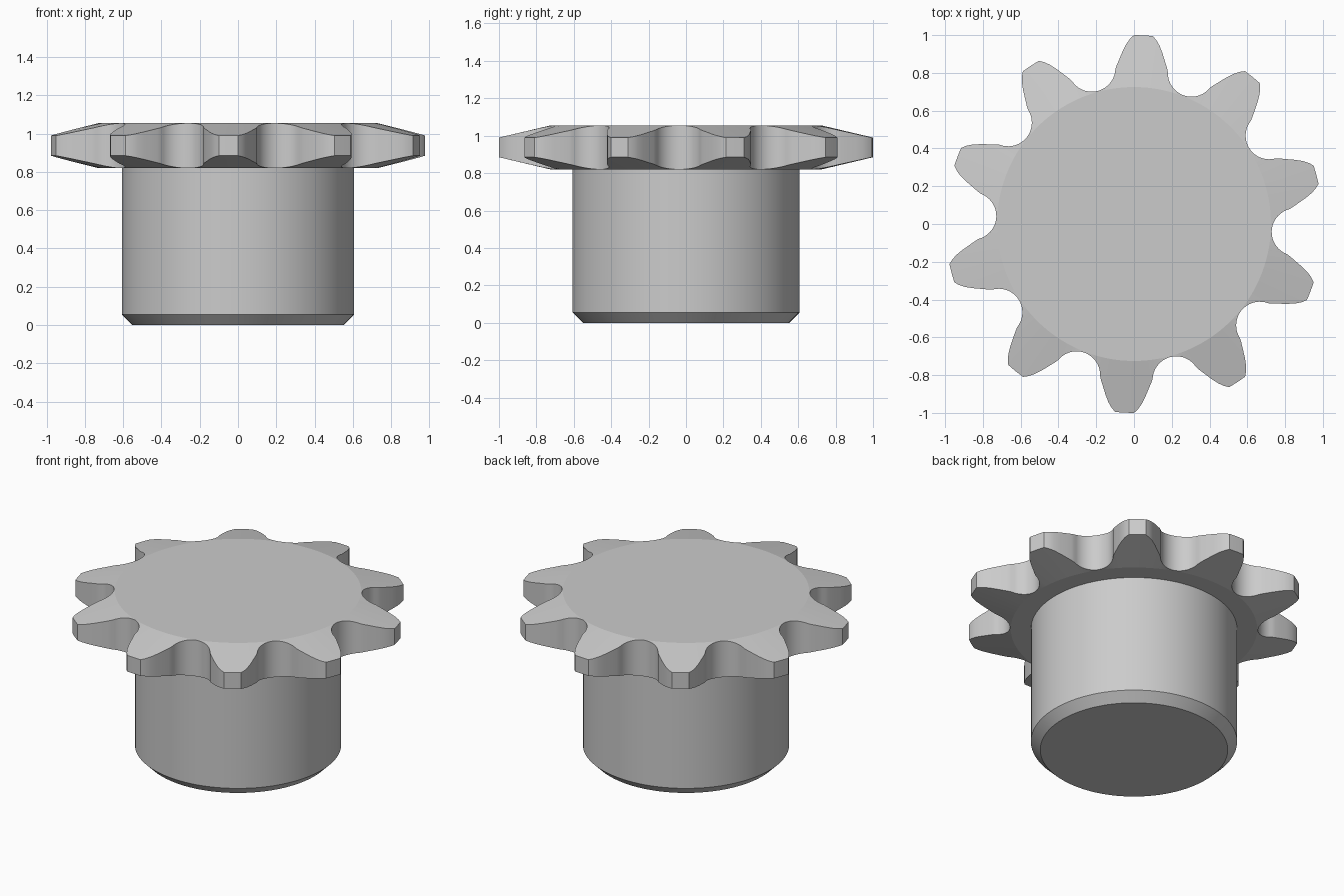
import bpy, bmesh
from math import sin, cos, pi, radians, hypot, atan2

cube = bpy.data.objects.get("Cube")
if cube:
    bpy.data.objects.remove(cube, do_unlink=True)

TEETH = 10
PHASE = radians(87.15)      # direction of the first tooth
ROOT, ROLLER = 0.73, 0.125  # valley radius and rounding
Z0, Z1 = 0.82, 1.055        # plate faces
TAPER = 0.065               # tooth thinning per side at the tip
HUB_R, CHAMFER = 0.607, 0.055

steel = bpy.data.materials.new("steel_grey")
steel.use_nodes = True
GREY = (0.6, 0.6, 0.6, 1)
steel.diffuse_color = GREY
steel.node_tree.nodes["Principled BSDF"].inputs["Base Color"].default_value = GREY


def finish(name, bm):
    bmesh.ops.recalc_face_normals(bm, faces=bm.faces)
    mesh = bpy.data.meshes.new(name)
    bm.to_mesh(mesh)
    bm.free()
    mesh.materials.append(steel)
    obj = bpy.data.objects.new(name, mesh)
    bpy.context.collection.objects.link(obj)
    bpy.ops.object.select_all(action='DESELECT')
    obj.select_set(True)
    bpy.context.view_layer.objects.active = obj
    bpy.ops.object.shade_smooth_by_angle(angle=radians(30), keep_sharp_edges=True)
    return obj


def stack(name, rings):
    """Skin a stack of equal-length point rings and cap both ends."""
    bm = bmesh.new()
    loops = [[bm.verts.new(p) for p in ring] for ring in rings]
    n = len(loops[0])
    for a, b in zip(loops, loops[1:]):
        for i in range(n):
            j = (i + 1) % n
            bm.faces.new((a[i], a[j], b[j], b[i]))
    for cap in (loops[0], loops[-1]):
        for edge in bm.faces.new(cap).edges:
            edge.smooth = False
    return finish(name, bm)


# Half a tooth as (sideways, outward): tip, convex flank, then valley arc
half = [(0, 1.0), (0.05, 0.9988), (0.07, 0.978), (0.088, 0.95),
        (0.105, 0.912), (0.121, 0.868), (0.133, 0.835)]
pitch, step = ROOT + ROLLER, pi / TEETH
cx, cy = pitch * sin(step), pitch * cos(step)
STEPS = 9
for k in range(STEPS + 1):
    a = pi + (pi / 2 - step) * k / STEPS
    half.append((cx + ROLLER * cos(a), cy + ROLLER * sin(a)))

# Mirror the half tooth and repeat it around as (angle, radius)
polar = [(atan2(t, r), hypot(t, r)) for t, r in half]
tooth = [(-a, r) for a, r in reversed(polar[1:-1])] + polar
outline = [(PHASE + 2 * step * i + a, r) for i in range(TEETH) for a, r in tooth]


# Toothed plate with conical relief on both faces
def ring(z, sign, flat):
    pts = []
    for a, r in outline:
        rr = ROOT - 0.005 if flat else r
        dz = 0 if flat else TAPER * (r - ROOT) / (1 - ROOT)
        pts.append((rr * cos(a), rr * sin(a), z + sign * dz))
    return pts


stack("toothed_plate", [ring(Z0, 1, True), ring(Z0, 1, False),
                        ring(Z1, -1, False), ring(Z1, -1, True)])


# Hub with a chamfered lower rim
def circle(r, z, n=96):
    return [(r * cos(2 * pi * i / n), r * sin(2 * pi * i / n), z) for i in range(n)]


stack("hub", [circle(HUB_R - CHAMFER, 0), circle(HUB_R, CHAMFER),
              circle(HUB_R, Z0 + 0.01)])
